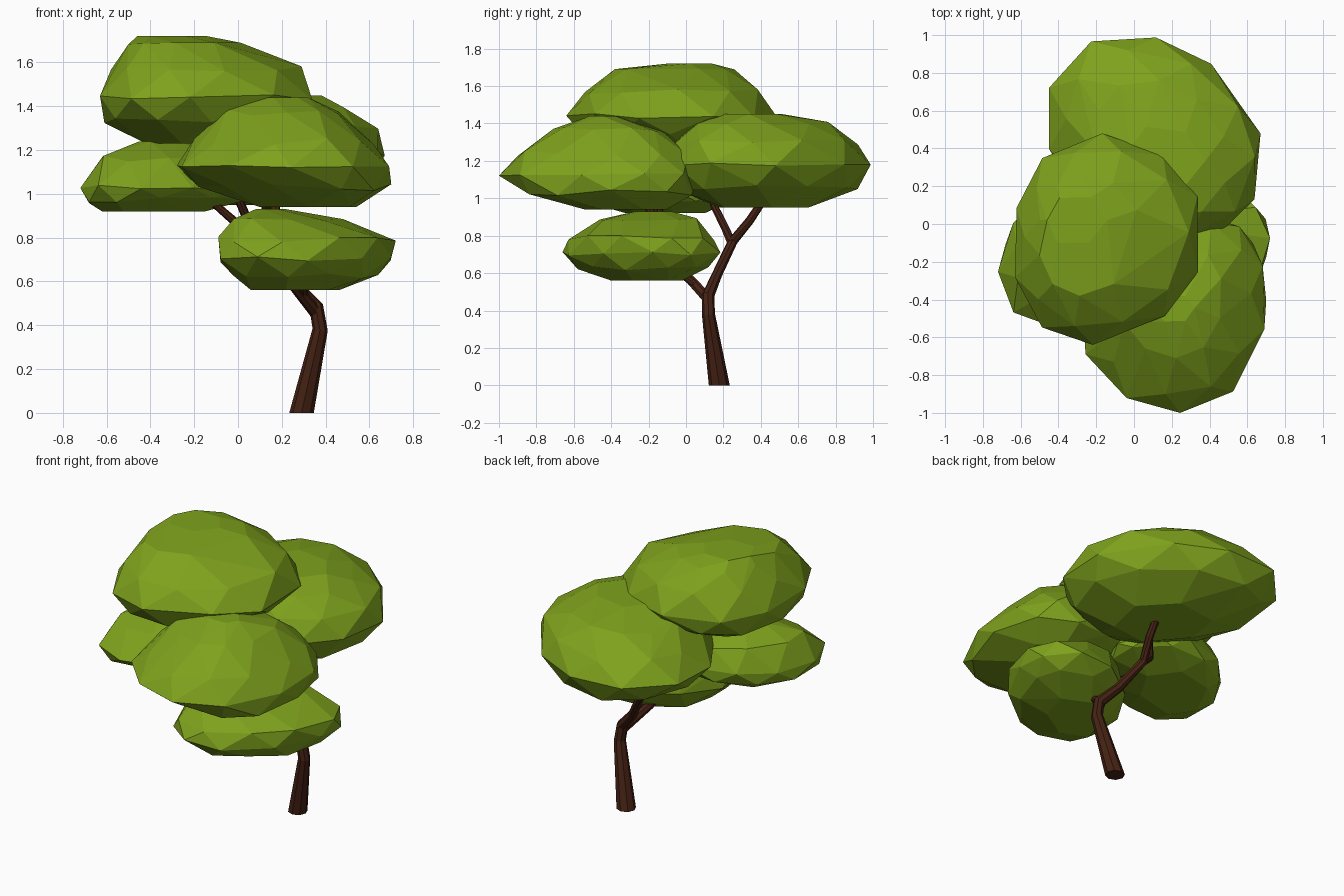
import bpy, bmesh, math, random
from mathutils import Vector

if "Cube" in bpy.data.objects:
    bpy.data.objects.remove(bpy.data.objects["Cube"])

random.seed(4)


def material(name, rgb):
    m = bpy.data.materials.new(name)
    m.diffuse_color = (*rgb, 1)
    m.use_nodes = True
    m.node_tree.nodes["Principled BSDF"].inputs["Base Color"].default_value = m.diffuse_color
    return m


LEAF = material("leaf_green", (0.21, 0.36, 0.012))
BARK = material("bark_brown", (0.06, 0.016, 0.007))


def add_object(name, bm, mat):
    bmesh.ops.recalc_face_normals(bm, faces=bm.faces)
    me = bpy.data.meshes.new(name)
    bm.to_mesh(me)
    bm.free()
    me.materials.append(mat)
    ob = bpy.data.objects.new(name, me)
    bpy.context.collection.objects.link(ob)
    return ob


# Faceted leaf clump: hull around stacked oval rings (z, xmin, xmax, ymin, ymax)
# skew stretches the plan diagonally, bulge moves its front and back tips in x
def clump(name, skew, bulge, layers):
    bm = bmesh.new()
    for k, (z, x0, x1, y0, y1) in enumerate(layers):
        end = k in (0, len(layers) - 1)
        n = 6 if end else 10
        start = math.radians(18 if k % 2 else 0)
        pts = []
        for i in range(n):
            a = start + math.tau * i / n + random.uniform(-0.08, 0.08)
            s = math.sin(a + skew)
            pts.append((math.cos(a) + bulge * s * s, s))
        lo, hi = min(p[0] for p in pts), max(p[0] for p in pts)
        my = max(abs(p[1]) for p in pts)
        for c, s in pts:
            dz = 0 if end else random.uniform(-0.015, 0.015)
            bm.verts.new((x0 + (c - lo) / (hi - lo) * (x1 - x0),
                          (y0 + y1) / 2 + s / my * (y1 - y0) / 2, z + dz))
    res = bmesh.ops.convex_hull(bm, input=bm.verts)
    junk = {g for g in res["geom_interior"] + res["geom_unused"]
            if isinstance(g, bmesh.types.BMVert)}
    bmesh.ops.delete(bm, geom=list(junk), context='VERTS')
    bmesh.ops.dissolve_limit(bm, angle_limit=math.radians(4),
                             verts=bm.verts, edges=bm.edges)
    return add_object(name, bm, LEAF)


clump("top_foliage", 0.05, -.14, [
    (1.72, -.46, -.14, -.10, .14), (1.68, -.50, .03, -.38, .26),
    (1.57, -.58, .29, -.54, .39), (1.44, -.63, .34, -.64, .48),
    (1.33, -.61, .27, -.55, .40), (1.23, -.42, .08, -.35, .22)])
clump("front_foliage", 0.08, .15, [
    (1.44, .10, .32, -.52, -.38), (1.37, -.06, .46, -.71, -.12),
    (1.24, -.20, .62, -.90, .02), (1.12, -.28, .69, -1.0, .07),
    (1.03, -.18, .70, -.88, .03), (.94, .10, .54, -.54, -.10)])
clump("back_foliage", -.2, -.04, [
    (1.45, -.02, .38, .20, .52), (1.40, -.20, .48, .03, .76),
    (1.30, -.36, .64, -.06, .92), (1.18, -.45, .67, -.11, 1.0),
    (1.06, -.36, .60, -.05, .92), (.95, -.10, .38, .18, .66)])
clump("left_foliage", .27, -.05, [
    (1.24, -.45, -.20, -.20, .0), (1.16, -.62, -.02, -.40, .18),
    (1.03, -.72, .10, -.54, .26), (.97, -.68, .06, -.48, .22),
    (.92, -.62, -.15, -.32, .10)])
clump("low_foliage", .38, .0, [
    (.93, .08, .22, -.27, -.08), (.88, -.02, .48, -.46, .06),
    (.79, -.09, .72, -.63, .15), (.70, -.08, .70, -.66, .19),
    (.62, -.02, .64, -.58, .12), (.56, .06, .46, -.40, -.02)])


# Tapered eight-sided limb along points (x, y, z, radius)
def limb(name, path, n=8):
    bm = bmesh.new()
    pts = [Vector(p[:3]) for p in path]
    rings = []
    for i, p in enumerate(pts):
        d = (pts[min(i + 1, len(pts) - 1)] - pts[max(i - 1, 0)]).normalized()
        if i == 0 and p.z == 0:
            d = Vector((0, 0, 1))
        u = Vector((0, 1, 0)).cross(d).normalized()
        v = d.cross(u)
        r = path[i][3]
        rings.append([bm.verts.new(p + r * (u * math.cos(math.tau * j / n)
                                            + v * math.sin(math.tau * j / n)))
                      for j in range(n)])
    for a, b in zip(rings, rings[1:]):
        for j in range(n):
            bm.faces.new((a[j], a[(j + 1) % n], b[(j + 1) % n], b[j]))
    bm.faces.new(rings[0])
    bm.faces.new(rings[-1])
    return add_object(name, bm, BARK)


# Trunk running on into the back branch, then the forked branches
limb("trunk", [(.29, .178, 0, .056), (.375, .12, .38, .035),
               (.358, .118, .48, .034), (.255, .165, .59, .028),
               (.14, .25, .77, .026), (.17, .34, .88, .023),
               (.17, .46, 1.06, .019)])
limb("top_branch", [(.15, .245, .76, .024), (.06, .21, .84, .022),
                    (.01, .15, .96, .02), (-.06, .06, 1.28, .016)])
limb("front_branch", [(.355, .12, .46, .03), (.25, .0, .59, .026),
                      (.13, -.10, .78, .024), (.13, -.17, .90, .022),
                      (.12, -.26, 1.04, .018)])
limb("left_branch", [(.13, -.10, .77, .023), (.0, -.13, .86, .02),
                     (-.16, -.15, 1.0, .016)])
# Low twig carrying the bottom clump
limb("low_branch", [(.30, .06, .53, .022), (.29, -.08, .64, .018)])
